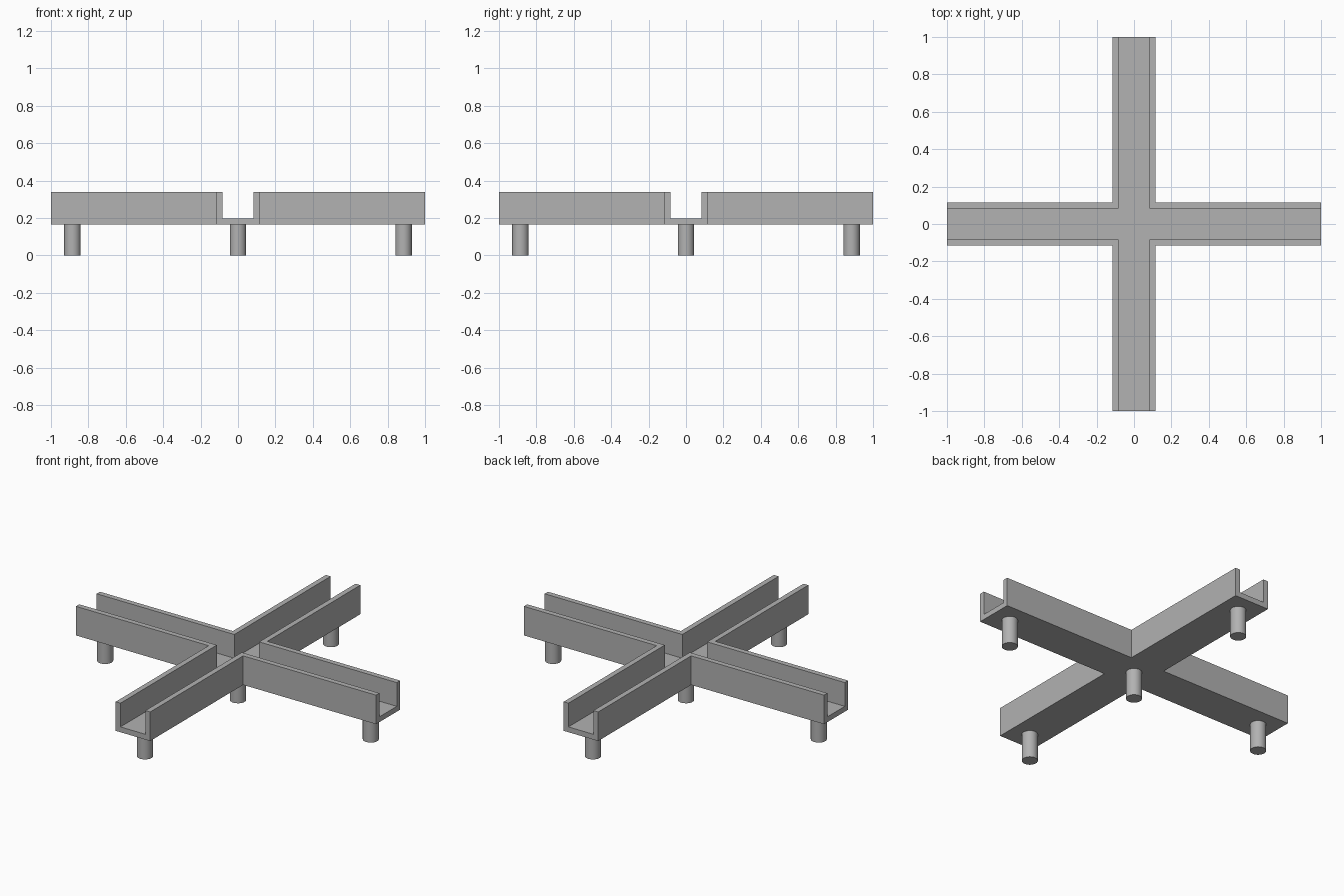
import bpy
import bmesh

OUTER, INNER = 0.115, 0.083          # half widths of the channel
BASE, FLOOR, TOP = 0.165, 0.197, 0.34
PEG_RADIUS, PEG_OFFSET = 0.044, 0.885

if "Cube" in bpy.data.objects:
    bpy.data.objects.remove(bpy.data.objects["Cube"], do_unlink=True)

grey = bpy.data.materials.new("plain grey")
grey.use_nodes = True
colour = (0.445, 0.445, 0.445, 1)
grey.diffuse_color = colour
grey.node_tree.nodes["Principled BSDF"].inputs["Base Color"].default_value = colour


def cross_prism(name, half, reach, bottom, top):
    """Plus-shaped prism with four equal arms."""
    corner = [(reach, -half), (reach, half), (half, half)]
    outline = []
    for _ in range(4):
        outline += corner
        corner = [(-y, x) for x, y in corner]
    bm = bmesh.new()
    face = bm.faces.new([bm.verts.new((x, y, bottom)) for x, y in outline])
    raised = bmesh.ops.extrude_face_region(bm, geom=[face])["geom"]
    verts = [v for v in raised if isinstance(v, bmesh.types.BMVert)]
    bmesh.ops.translate(bm, verts=verts, vec=(0, 0, top - bottom))
    bmesh.ops.recalc_face_normals(bm, faces=bm.faces)
    mesh = bpy.data.meshes.new(name)
    bm.to_mesh(mesh)
    bm.free()
    obj = bpy.data.objects.new(name, mesh)
    bpy.context.collection.objects.link(obj)
    mesh.materials.append(grey)
    return obj


# Crossing channels: a solid cross with an open-ended trough cut along both arms
channel = cross_prism("crossing_channel", OUTER, 1, BASE, TOP)
cutter = cross_prism("trough_cutter", INNER, 1.2, FLOOR, TOP + 0.2)
cutter.hide_render = True
cut = channel.modifiers.new("trough", "BOOLEAN")
cut.operation = "DIFFERENCE"
cut.solver = "EXACT"
cut.object = cutter
bpy.ops.object.select_all(action="DESELECT")
bpy.context.view_layer.objects.active = channel
channel.select_set(True)
bpy.ops.object.modifier_apply(modifier=cut.name)
bpy.data.objects.remove(cutter, do_unlink=True)

# Round pegs under the centre and the end of each arm
pegs = {
    "centre_peg": (0, 0),
    "left_peg": (PEG_OFFSET, 0),
    "right_peg": (-PEG_OFFSET, 0),
    "back_peg": (0, PEG_OFFSET),
    "front_peg": (0, -PEG_OFFSET),
}
for name, (x, y) in pegs.items():
    bpy.ops.mesh.primitive_cylinder_add(
        vertices=32, radius=PEG_RADIUS, depth=BASE, location=(x, y, BASE / 2))
    peg = bpy.context.object
    peg.name = name
    peg.data.materials.append(grey)
    bpy.ops.object.shade_smooth_by_angle()
